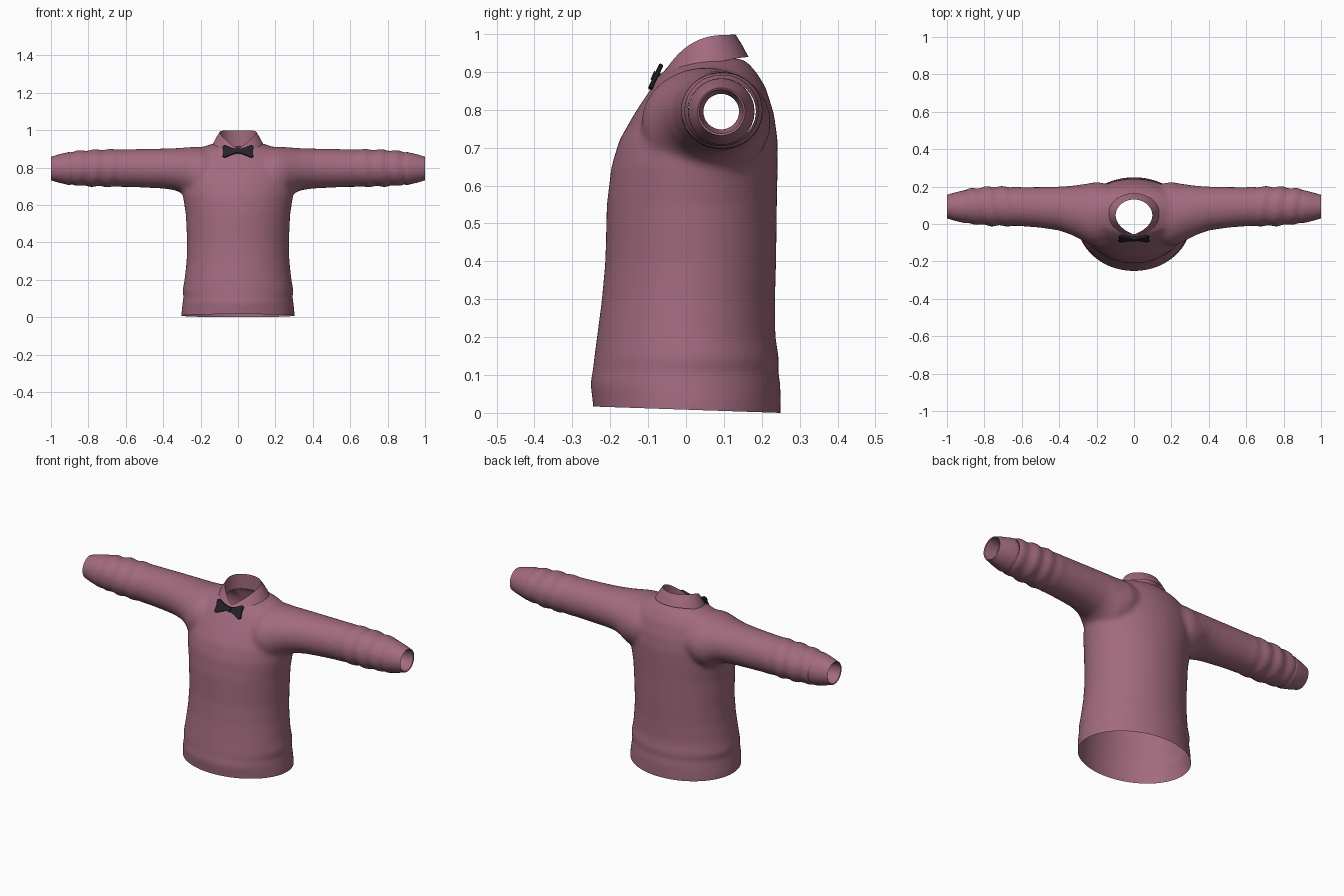
import bpy
import bmesh
from math import sin, cos, pi, radians
from mathutils import Vector, Matrix

default_cube = bpy.data.objects.get("Cube")
if default_cube:
    bpy.data.objects.remove(default_cube, do_unlink=True)


def make_material(name, colour):
    material = bpy.data.materials.new(name)
    material.use_nodes = True
    material.diffuse_color = colour
    material.node_tree.nodes["Principled BSDF"].inputs["Base Color"].default_value = colour
    return material


wool = make_material("mauve wool", (0.36, 0.145, 0.21, 1))
satin = make_material("black satin", (0.02, 0.017, 0.022, 1))


def finish(name, bm, material, sharp_angle=40):
    """Turn a bmesh into a smooth shaded object with one material."""
    mesh = bpy.data.meshes.new(name)
    bm.to_mesh(mesh)
    bm.free()
    mesh.materials.clear()
    mesh.materials.append(material)
    mesh.shade_smooth()
    mesh.set_sharp_from_angle(angle=radians(sharp_angle))
    obj = bpy.data.objects.new(name, mesh)
    bpy.context.collection.objects.link(obj)
    return obj


def loft(rings, capped=False):
    """Skin a list of closed rings of equal point count."""
    bm = bmesh.new()
    loops = [[bm.verts.new(p) for p in ring] for ring in rings]
    count = len(loops[0])
    for low, high in zip(loops, loops[1:]):
        for i in range(count):
            j = (i + 1) % count
            bm.faces.new((low[i], low[j], high[j], high[i]))
    if capped:
        bm.faces.new(loops[0])
        bm.faces.new(loops[-1])
    bmesh.ops.recalc_face_normals(bm, faces=bm.faces[:])
    return bm


def angles(count):
    return [2 * pi * i / count for i in range(count)]


def sample(rows, t):
    """Linear interpolation of a table keyed by its first column."""
    for a, b in zip(rows, rows[1:]):
        if t <= b[0]:
            f = (t - a[0]) / (b[0] - a[0])
            return [p + (q - p) * f for p, q in zip(a[1:], b[1:])]
    return rows[-1][1:]


# Torso rows: height, half width, front y, back y
torso_rows = [
    (-0.06, 0.303, -0.242, 0.25), (0.02, 0.303, -0.245, 0.25), (0.08, 0.296, -0.253, 0.249),
    (0.11, 0.291, -0.246, 0.243), (0.14, 0.297, -0.243, 0.246), (0.2, 0.286, -0.235, 0.236),
    (0.3, 0.275, -0.222, 0.235), (0.4, 0.272, -0.213, 0.238), (0.55, 0.279, -0.209, 0.24),
    (0.65, 0.295, -0.197, 0.242), (0.72, 0.3, -0.176, 0.242), (0.79, 0.295, -0.136, 0.232),
    (0.86, 0.265, -0.09, 0.21), (0.9, 0.22, -0.057, 0.185), (0.93, 0.13, -0.01, 0.158),
    (0.94, 0.06, 0.03, 0.12),
]
rings = [[(w * sin(a), (f + b) / 2 - (b - f) / 2 * cos(a), z) for a in angles(64)]
         for z, w, f, b in torso_rows]
sweater_form = finish("sweater_form", loft(rings, True), wool)

# Sleeve rows: distance from centre, front y, back y, bottom, top
sleeve_rows = [
    (0, -0.1, 0.2, 0.68, 0.88), (0.12, -0.1, 0.21, 0.66, 0.89), (0.2, -0.12, 0.225, 0.62, 0.912),
    (0.25, -0.105, 0.216, 0.62, 0.91), (0.29, -0.08, 0.21, 0.655, 0.907),
    (0.33, -0.06, 0.205, 0.678, 0.904), (0.4, -0.035, 0.2, 0.688, 0.902),
    (0.5, -0.02, 0.198, 0.693, 0.9), (0.6, -0.012, 0.197, 0.697, 0.898),
    (0.68, -0.011, 0.2, 0.697, 0.898), (0.78, -0.01, 0.201, 0.699, 0.896),
    (0.83, -0.003, 0.194, 0.701, 0.892), (0.87, -0.001, 0.191, 0.707, 0.889),
    (0.9, 0.003, 0.185, 0.711, 0.884), (0.96, 0.006, 0.18, 0.715, 0.88),
]


def sleeve_ring(x):
    front, back, bottom, top = sample(sleeve_rows, abs(x))
    fold = 0.05 * min(1, max(0, (abs(x) - 0.6) / 0.1))
    ring = []
    for a in angles(48):
        swell = 1 + fold * sin(75 * abs(x) + 1.3 * sin(a + 1))
        ring.append((x, (front + back) / 2 - (back - front) / 2 * cos(a) * swell,
                     (bottom + top) / 2 + (top - bottom) / 2 * sin(a) * swell))
    return ring


sleeve_form = finish("sleeve_form", loft([sleeve_ring(0.012 * i) for i in range(-80, 81)], True), wool)

# Fuse torso and sleeves into one knitted surface
union = sweater_form.modifiers.new("union", 'BOOLEAN')
union.operation = 'UNION'
union.solver = 'EXACT'
union.object = sleeve_form
remesh = sweater_form.modifiers.new("remesh", 'REMESH')
remesh.mode = 'VOXEL'
remesh.voxel_size = 0.011
relax = sweater_form.modifiers.new("relax", 'SMOOTH')
relax.factor = 0.5
relax.iterations = 10
bpy.context.view_layer.update()
graph = bpy.context.evaluated_depsgraph_get()
fused = bpy.data.meshes.new_from_object(sweater_form.evaluated_get(graph))
bm = bmesh.new()
bm.from_mesh(fused)
for helper in (sweater_form, sleeve_form):
    bpy.data.objects.remove(helper, do_unlink=True)
bpy.data.meshes.remove(fused)

# Open the hem and the sleeve ends
cuts = [((0, 0, 0.0085), (0, -0.034, -1)), ((0.897, 0, 0), (1, 0, 0)), ((-0.897, 0, 0), (-1, 0, 0))]
for point, normal in cuts:
    bmesh.ops.bisect_plane(bm, geom=bm.verts[:] + bm.edges[:] + bm.faces[:], dist=1e-5,
                           plane_co=point, plane_no=normal, clear_outer=True)


# Open the neck beneath the collar
def in_neck(face):
    x, y, z = face.calc_center_median()
    depth = 0.118 if y < 0.045 else 0.095
    return z > 0.8 and (x / 0.108) ** 2 + ((y - 0.045) / depth) ** 2 < 1


bmesh.ops.delete(bm, geom=[f for f in bm.faces if in_neck(f)], context='FACES')
finish("sweater_body", bm, wool, 60)

# Cuffs: tapered tubes with an inward turned lip
cuff_profile = [(0.89, 0.084), (0.9, 0.088), (0.91, 0.087), (0.96, 0.075), (1, 0.063),
                (0.997, 0.058), (0.93, 0.047)]
for side, label in ((1, "left"), (-1, "right")):
    rings = [[(side * x, 0.093 + r * cos(a), 0.795 + r * sin(a)) for a in angles(32)]
             for x, r in cuff_profile]
    finish(label + "_cuff", loft(rings), wool)


# Collar: inner stand folded over into an outer flap
def collar_ring(width, front, back, point):
    ring = []
    for a in angles(72):
        s, c = sin(a), cos(a)
        power = point if c > 0 else 1
        x = width * abs(s) ** power * (1 if s > 0 else -1)
        ring.append(Vector((x, 0.045 - c * (front if c > 0 else back), 0)))
    return ring


brim = collar_ring(0.098, 0.1, 0.086, 1.6)
for p in brim:
    p.z = 0.998 - 0.095 * ((0.131 - p.y) / 0.186) ** 3
flap = collar_ring(0.14, 0.135, 0.12, 1.15)
for p in flap:
    p.z = 0.939 - 0.078 * (max(0, 0.165 - p.y) / 0.255) ** 1.5
    if p.y < 0:
        p.z += 0.012 * max(0, 1 - abs(p.x) / 0.04)
stand = [p * 1 - Vector((0, 0, 0.085)) for p in brim]
middle = [p.lerp(q, 0.5) + Vector((0, 0, 0.003)) for p, q in zip(brim, flap)]
finish("collar", loft([stand, brim, middle, flap]), wool, 50)

# Bow tie: two flared wings and a knot, leaning back against the collar
lean = Matrix.Translation((0, -0.08, 0.887)) @ Matrix.Rotation(radians(-25), 4, 'X')
wing = [(0.004, -0.011), (0.04, -0.022), (0.072, -0.037), (0.083, -0.03), (0.079, 0),
        (0.083, 0.03), (0.072, 0.037), (0.04, 0.022), (0.004, 0.011)]
knot = [(-0.014, -0.013), (0.014, -0.013), (0.014, 0.013), (-0.014, 0.013)]


def bow_piece(name, outline, thickness):
    rings = [[(x * k, y, z * k) for x, z in outline]
             for y, k in ((-thickness, 0.93), (-thickness / 2, 1), (thickness / 2, 1), (thickness, 0.93))]
    bm = loft(rings, True)
    bmesh.ops.transform(bm, matrix=lean, verts=bm.verts[:])
    finish(name, bm, satin, 30)


bow_piece("bow_left_wing", wing, 0.006)
bow_piece("bow_right_wing", [(-x, z) for x, z in wing], 0.006)
bow_piece("bow_knot", knot, 0.01)
